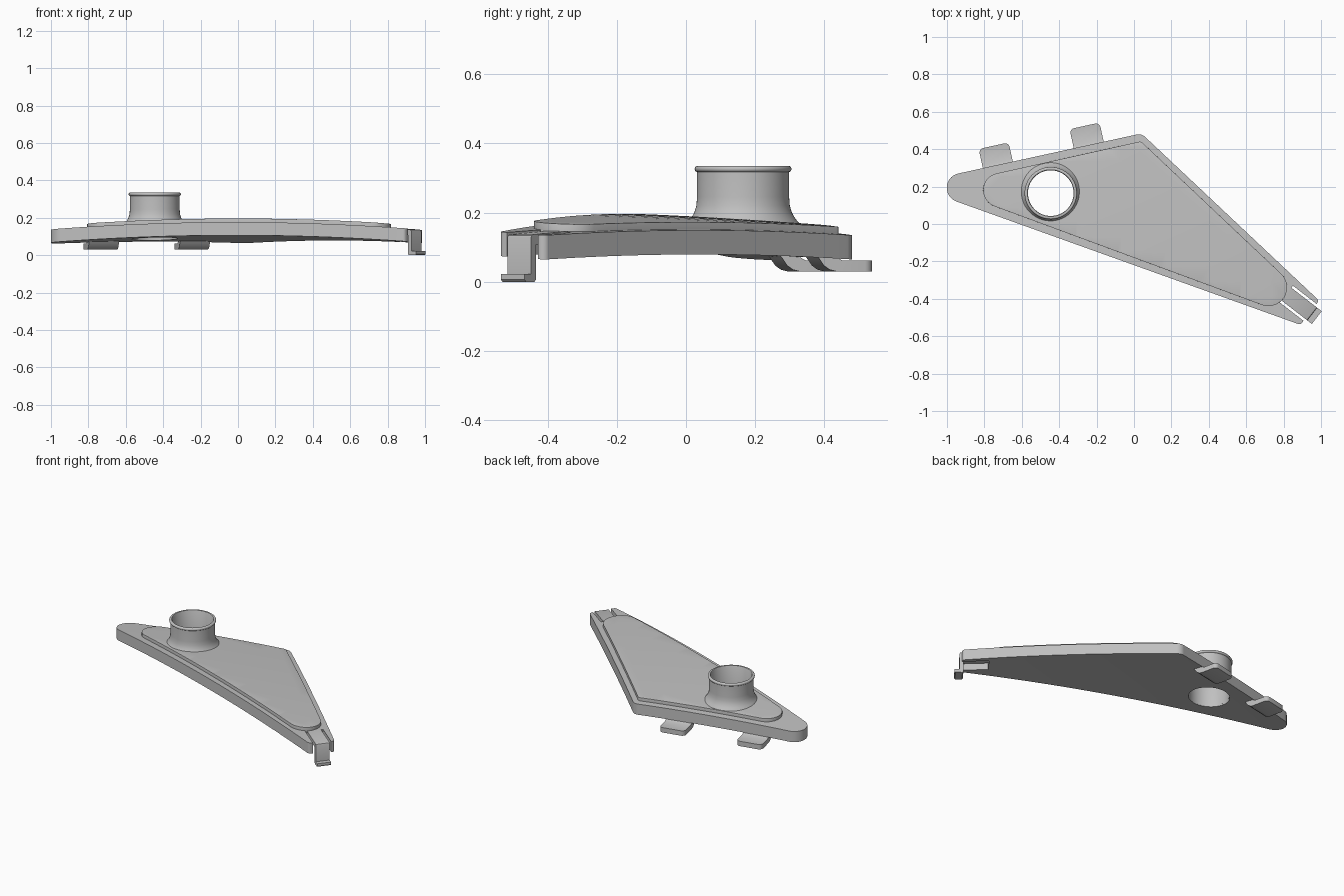
import bpy, bmesh, math
from mathutils import Vector

if "Cube" in bpy.data.objects:
    bpy.data.objects.remove(bpy.data.objects["Cube"])

grey = bpy.data.materials.new("plastic_grey")
grey.use_nodes = True
grey.diffuse_color = (0.53, 0.53, 0.53, 1)
grey.node_tree.nodes["Principled BSDF"].inputs["Base Color"].default_value = grey.diffuse_color

DOME = Vector((-0.20, -0.72))   # centre of the shallow dome
CURVE = 0.035
PORT = Vector((-0.445, 0.165))  # centre of the tube
CLIP = Vector((0.815, -0.375))  # root of the clip arm
CLIP_DIR = Vector((0.79, -0.61)).normalized()
EDGE_DIR = Vector((0.977, 0.213)).normalized()


def dome(x, y):
    return -CURVE * (Vector((x, y)) - DOME).length_squared


def make(name, bm):
    bmesh.ops.recalc_face_normals(bm, faces=bm.faces)
    me = bpy.data.meshes.new(name)
    bm.to_mesh(me)
    bm.free()
    me.materials.append(grey)
    ob = bpy.data.objects.new(name, me)
    bpy.context.collection.objects.link(ob)
    return ob


def activate(ob):
    bpy.ops.object.select_all(action='DESELECT')
    ob.select_set(True)
    bpy.context.view_layer.objects.active = ob


def modify(ob, kind, **settings):
    activate(ob)
    mod = ob.modifiers.new(kind.title(), kind)
    for key, value in settings.items():
        setattr(mod, key, value)
    bpy.ops.object.modifier_apply(modifier=mod.name)


def smooth(ob, angle=35):
    activate(ob)
    bpy.ops.object.shade_smooth_by_angle(angle=math.radians(angle))


def rounded(corners, steps=14):
    """Polygon of (x, y, radius) corners with true arcs."""
    pts = []
    for i, (x, y, r) in enumerate(corners):
        p = Vector((x, y))
        a = (Vector(corners[i - 1][:2]) - p).normalized()
        b = (Vector(corners[(i + 1) % len(corners)][:2]) - p).normalized()
        half = a.angle(b) / 2
        mid = p + (a + b).normalized() * (r / math.sin(half))
        start = (p + a * (r / math.tan(half)) - mid).normalized()
        end = (p + b * (r / math.tan(half)) - mid).normalized()
        for s in range(steps + 1):
            pts.append(mid + start.slerp(end, s / steps).normalized() * r)
    return pts


def prism(points, z0, z1):
    bm = bmesh.new()
    face = bm.faces.new([bm.verts.new((p[0], p[1], z0)) for p in points])
    out = bmesh.ops.extrude_face_region(bm, geom=[face])
    bmesh.ops.translate(bm, vec=(0, 0, z1 - z0),
                        verts=[g for g in out["geom"] if isinstance(g, bmesh.types.BMVert)])
    # keep the starting face as the lower cap
    if not face.is_valid or len(bm.faces) < len(points) + 2:
        bm.faces.new([v for v in bm.verts if abs(v.co.z - z0) < 1e-6])
    return bm


def domed_slab(name, corners, z0, z1):
    bm = prism(rounded(corners), z0, z1)
    for axis in (Vector((1, 0, 0)), Vector((0, 1, 0))):
        for i in range(-12, 13):
            bmesh.ops.bisect_plane(bm, geom=bm.verts[:] + bm.edges[:] + bm.faces[:],
                                   plane_co=axis * (i * 0.08 + 0.013), plane_no=axis)
    for v in bm.verts:
        v.co.z += dome(v.co.x, v.co.y)
    return make(name, bm)


def swept_profile(name, profile, origin, out_dir, half_width, bevel=0):
    """Extrude an (outward, z) profile sideways about an origin."""
    side = Vector((-out_dir.y, out_dir.x))
    bm = bmesh.new()
    rows = []
    for s in (-half_width, half_width):
        row = []
        for u, z in profile:
            p = origin + out_dir * u + side * s
            row.append(bm.verts.new((p.x, p.y, z)))
        rows.append(row)
        bm.faces.new(row)
    n = len(profile)
    for i in range(n):
        j = (i + 1) % n
        bm.faces.new((rows[0][i], rows[0][j], rows[1][j], rows[1][i]))
    if bevel:
        far = max(u for u, z in profile)
        edges = [e for e in bm.edges
                 if abs(e.verts[0].co.z - e.verts[1].co.z) > 0.01
                 and all(abs((v.co.xy - origin).dot(out_dir) - far) < 0.001 for v in e.verts)]
        bmesh.ops.bevel(bm, geom=edges, offset=bevel, segments=5, profile=0.5, affect='EDGES')
    return make(name, bm)


def cut(ob, cutter):
    modify(ob, 'BOOLEAN', object=cutter, operation='DIFFERENCE', solver='EXACT')


# Cover plate and raised panel
plate = domed_slab("base_plate", [(-1.205, 0.212, 0.078), (0.89, -0.539, 0.02),
                                  (0.99, -0.41, 0.02), (0.04, 0.484, 0.05)], 0.117, 0.187)
panel = domed_slab("raised_panel", [(-1.04, 0.203, 0.092), (1.143, -0.602, 0.10),
                                    (0.037, 0.442, 0.02)], 0.17, 0.208)
modify(panel, 'BEVEL', width=0.01, segments=3, limit_method='ANGLE', angle_limit=math.radians(60))

# Bore through plate and panel, clip slot in the plate
circle = [PORT + Vector((math.cos(a), math.sin(a))) * 0.123
          for a in (math.tau * i / 64 for i in range(64))]
bore = make("bore_cutter", prism(circle, -0.1, 0.4))
slot = swept_profile("slot_cutter", [(0, -0.1), (0.3, -0.1), (0.3, 0.4), (0, 0.4)],
                     CLIP, CLIP_DIR, 0.057)
cut(plate, bore)
cut(panel, bore)
cut(plate, slot)
for helper in (bore, slot):
    bpy.data.objects.remove(helper)
smooth(plate)
smooth(panel)

# Tube with flared foot and rolled rim
rim = [(0.131 + 0.009 * math.cos(a), 0.326 + 0.009 * math.sin(a))
       for a in (math.radians(d) for d in range(-70, 91, 20))]
outline = [(0.122, 0.095), (0.15, 0.11), (0.163, 0.168), (0.15, 0.184), (0.141, 0.2),
           (0.135, 0.22), (0.133, 0.245), (0.133, 0.317)] + rim + [(0.125, 0.334), (0.122, 0.329)]
bm = bmesh.new()
ring = [bm.verts.new((PORT.x + r, PORT.y, z)) for r, z in outline]
loop = [bm.edges.new((ring[i - 1], ring[i])) for i in range(len(ring))]
bmesh.ops.spin(bm, geom=ring + loop, cent=(PORT.x, PORT.y, 0), axis=(0, 0, 1),
               angle=math.tau, steps=64, use_merge=True)
bmesh.ops.remove_doubles(bm, verts=bm.verts, dist=0.0001)
smooth(make("tube", bm))

# Two locating tabs under the back edge
tab = [(0.105, 0.03), (0.105, 0.062), (0.012, 0.062), (-0.002, 0.07), (-0.005, 0.085),
       (-0.07, 0.085), (-0.055, 0.066), (-0.042, 0.047), (-0.025, 0.035), (-0.005, 0.03)]
for name, x, y in (("outer_tab", -0.728, 0.316), ("inner_tab", -0.242, 0.422)):
    smooth(swept_profile(name, tab, Vector((x, y)), Vector((-EDGE_DIR.y, EDGE_DIR.x)),
                         0.082, bevel=0.025))

# Spring clip with a hooked foot
clip = [(0, 0.1465), (0.165, 0.137), (0.172, 0.134), (0.175, 0.127), (0.175, 0.022),
        (0.205, 0.022), (0.205, 0.006), (0.199, 0), (0.158, 0), (0.152, 0.006),
        (0.152, 0.108), (0, 0.116)]
smooth(swept_profile("spring_clip", clip, CLIP, CLIP_DIR, 0.043))
